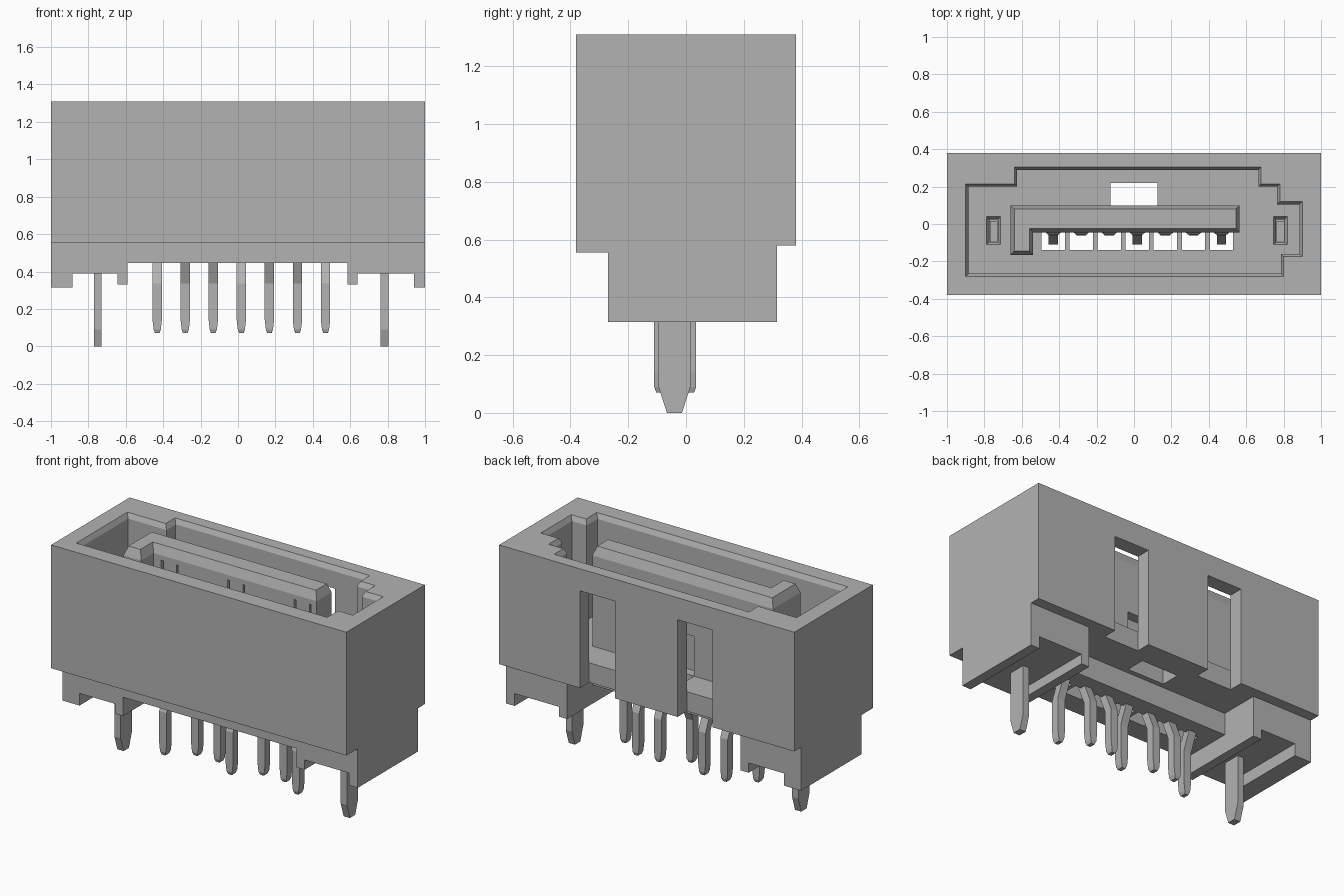
import bpy, bmesh
from mathutils import Vector

cube = bpy.data.objects.get("Cube")
if cube:
    bpy.data.objects.remove(cube)

# One plain grey plastic for everything
grey = bpy.data.materials.new("light grey")
grey.use_nodes = True
colour = (0.45, 0.45, 0.45, 1)
grey.diffuse_color = colour
grey.node_tree.nodes["Principled BSDF"].inputs["Base Color"].default_value = colour


def loft(name, rings):
    """Solid through rings that all have the same number of points."""
    bm = bmesh.new()
    vs = [[bm.verts.new(p) for p in r] for r in rings]
    n = len(vs[0])
    bm.faces.new(vs[0])
    bm.faces.new(vs[-1])
    for a, b in zip(vs, vs[1:]):
        for i in range(n):
            j = (i + 1) % n
            bm.faces.new((a[i], a[j], b[j], b[i]))
    bmesh.ops.recalc_face_normals(bm, faces=bm.faces)
    me = bpy.data.meshes.new(name)
    bm.to_mesh(me)
    bm.free()
    me.materials.append(grey)
    ob = bpy.data.objects.new(name, me)
    bpy.context.scene.collection.objects.link(ob)
    return ob


def box(x0, x1, y0, y1, z0, z1, name="cutter"):
    return loft(name, [[(x0, y0, z), (x1, y0, z), (x1, y1, z), (x0, y1, z)] for z in (z0, z1)])


def rect(x, y, z, hx, hy):
    return [(x - hx, y - hy, z), (x + hx, y - hy, z), (x + hx, y + hy, z), (x - hx, y + hy, z)]


def inset(pts, d, z):
    """Counter-clockwise right-angled outline moved inward by d, at height z."""
    out = []
    for i, p in enumerate(pts):
        p = Vector(p)
        a = (p - Vector(pts[i - 1])).normalized()
        b = (Vector(pts[(i + 1) % len(pts)]) - p).normalized()
        out.append((p.x - d * (a.y + b.y), p.y + d * (a.x + b.x), z))
    return out


def cut(ob, cutters):
    for c in cutters:
        c.hide_render = True
        m = ob.modifiers.new("cut", "BOOLEAN")
        m.operation, m.solver, m.object = "DIFFERENCE", "EXACT", c
    bpy.context.view_layer.update()
    ev = ob.evaluated_get(bpy.context.evaluated_depsgraph_get())
    me = bpy.data.meshes.new_from_object(ev)
    ob.modifiers.clear()
    ob.data = me
    for c in cutters:
        bpy.data.objects.remove(c)


FLOOR, TOP = 0.70, 1.31
pins = [0.018 + 0.15 * i for i in range(-3, 4)]
clips = (-0.75, 0.783)

# Housing: side profile extruded along x
side = [(-.38, .555), (-.27, .555), (-.27, .315), (.315, .315),
        (.315, .58), (.38, .58), (.38, TOP), (-.38, TOP)]
housing = loft("housing", [[(x, y, z) for y, z in side] for x in (-1, 1)])

# Keyed cavity with a chamfered rim
cavity = [(-.9, -.28), (.8, -.28), (.8, -.175), (.9, -.175), (.9, .12), (.78, .12),
          (.78, .215), (.68, .215), (.68, .305), (-.64, .305), (-.64, .215), (-.9, .215)]
cutters = [loft("cutter", [inset(cavity, d, z) for d, z in
                           ((.015, FLOOR), (.015, 1.28), (0, TOP), (0, 1.4))])]

# Underside: stepped middle, notches between the feet, shorter inner feet
cutters += [
    box(-.59, .585, -.5, .1, .2, .445),
    box(-.59, .585, .07, .5, .2, .58),
    box(-.885, -.645, -.5, .5, .2, .39),
    box(.64, .94, -.5, .5, .2, .39),
    box(-.66, -.57, -.5, .5, .2, .33),
    box(.57, .655, -.5, .5, .2, .33),
]
# Latch slots in the back wall and the central floor opening
cutters += [
    box(.216, .453, .29, .5, .5, 1.175),
    box(-.446, -.209, .29, .5, .5, 1.175),
    box(-.125, .125, .1, .22, .4, .8),
]
# Openings in front of each contact, and the clip pockets
cutters += [box(x - .0625, x + .0625, -.14, -.045, .3, .8) for x in pins]
cutters += [loft("cutter", [rect(x, -.035, z, hx, hy) for z, hx, hy in
                            ((.62, .0225, .06), (.67, .0225, .06), (FLOOR, .0375, .075), (.8, .0375, .075))])
            for x in clips]
cut(housing, cutters)

# Tongue: L-shaped bar with a chamfered top
outline = [(-.66, -.165), (-.54, -.165), (-.54, -.045), (.565, -.045), (.565, .1), (-.66, .1)]
tongue = loft("tongue", [inset(outline, d, z) for d, z in ((0, .66), (0, 1.255), (.02, TOP))])
contact_top = [1.225 if i % 3 == 0 else 1.15 for i in range(7)]
cutters = [box(x - .0575, x + .0575, -.2, .0, .5, t) for x, t in zip(pins, contact_top)]
cutters.append(box(-.125, .125, .04, .3, .5, .943))
cut(tongue, cutters)

# Contacts: blade in the tongue, then a pin kinked to the front or back row
for i, (x, top) in enumerate(zip(pins, contact_top)):
    row = -.085 if i % 3 == 0 else .01
    path = [(top, -.02, .045, .022), (.70, -.02, .045, .022), (.68, -.035, .025, .025),
            (.45, -.0375, .025, .025), (.335, row, .025, .025),
            (.14, row, .025, .025), (.09, row, .019, .025), (.07, row, .012, .018)]
    loft("contact_pin_%d" % (i + 1), [rect(x, y, z, hx, hy) for z, y, hx, hy in path])

# Board clips: flat blades with tapered tips
for x, name in zip(clips, ("right_board_clip", "left_board_clip")):
    loft(name, [rect(x, -.04, z, .021, hy) for z, hy in ((.66, .055), (.09, .055), (0, .026))])
